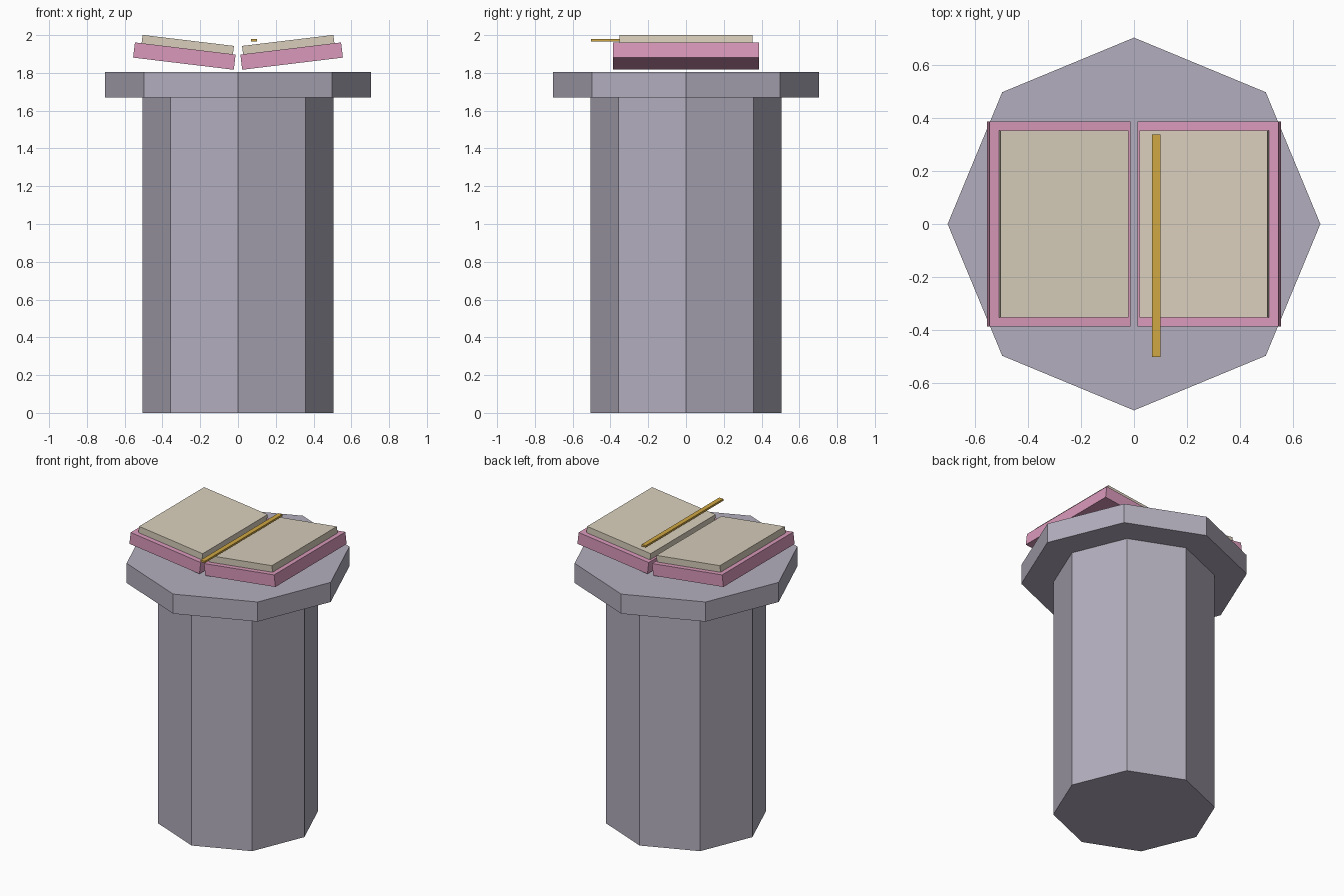
import bpy, math

if "Cube" in bpy.data.objects:
    bpy.data.objects.remove(bpy.data.objects["Cube"])

TILT = 0.12  # slope of each half of the open book


def material(name, rgb):
    def lin(c):
        c /= 255
        return c / 12.92 if c <= 0.04045 else ((c + 0.055) / 1.055) ** 2.4
    m = bpy.data.materials.new(name)
    m.diffuse_color = (*[lin(c) for c in rgb], 1)
    m.use_nodes = True
    m.node_tree.nodes["Principled BSDF"].inputs["Base Color"].default_value = m.diffuse_color
    return m


stone = material("grey stone", (179, 174, 189))
pink = material("pink cover", (217, 153, 186))
paper = material("cream paper", (216, 206, 187))
gold = material("gold ribbon", (208, 168, 68))


def octagon(name, radius, z0, z1):
    bpy.ops.mesh.primitive_cylinder_add(vertices=8, radius=radius, depth=z1 - z0,
                                        location=(0, 0, (z0 + z1) / 2))
    ob = bpy.context.object
    ob.name = name
    ob.data.materials.append(stone)


def box(name, size, loc, mat, tilt=0):
    bpy.ops.mesh.primitive_cube_add(size=1, location=loc, rotation=(0, tilt, 0))
    ob = bpy.context.object
    ob.name = name
    ob.scale = size
    ob.data.materials.append(mat)


# Pedestal
octagon("pedestal_column", 0.505, 0, 1.67)
octagon("pedestal_top", 0.705, 1.67, 1.805)

# Open book, one half per side
for side, s in (("left", -1), ("right", 1)):
    box(side + "_cover", (0.537, 0.774, 0.081), (s * 0.284, 0, 1.889), pink, -s * TILT)
    box(side + "_pages", (0.487, 0.706, 0.046), (s * 0.266, 0, 1.949), paper, -s * TILT)

# Ribbon bookmark
box("ribbon_bookmark", (0.032, 0.842, 0.013), (0.084, -0.082, 1.974), gold)
